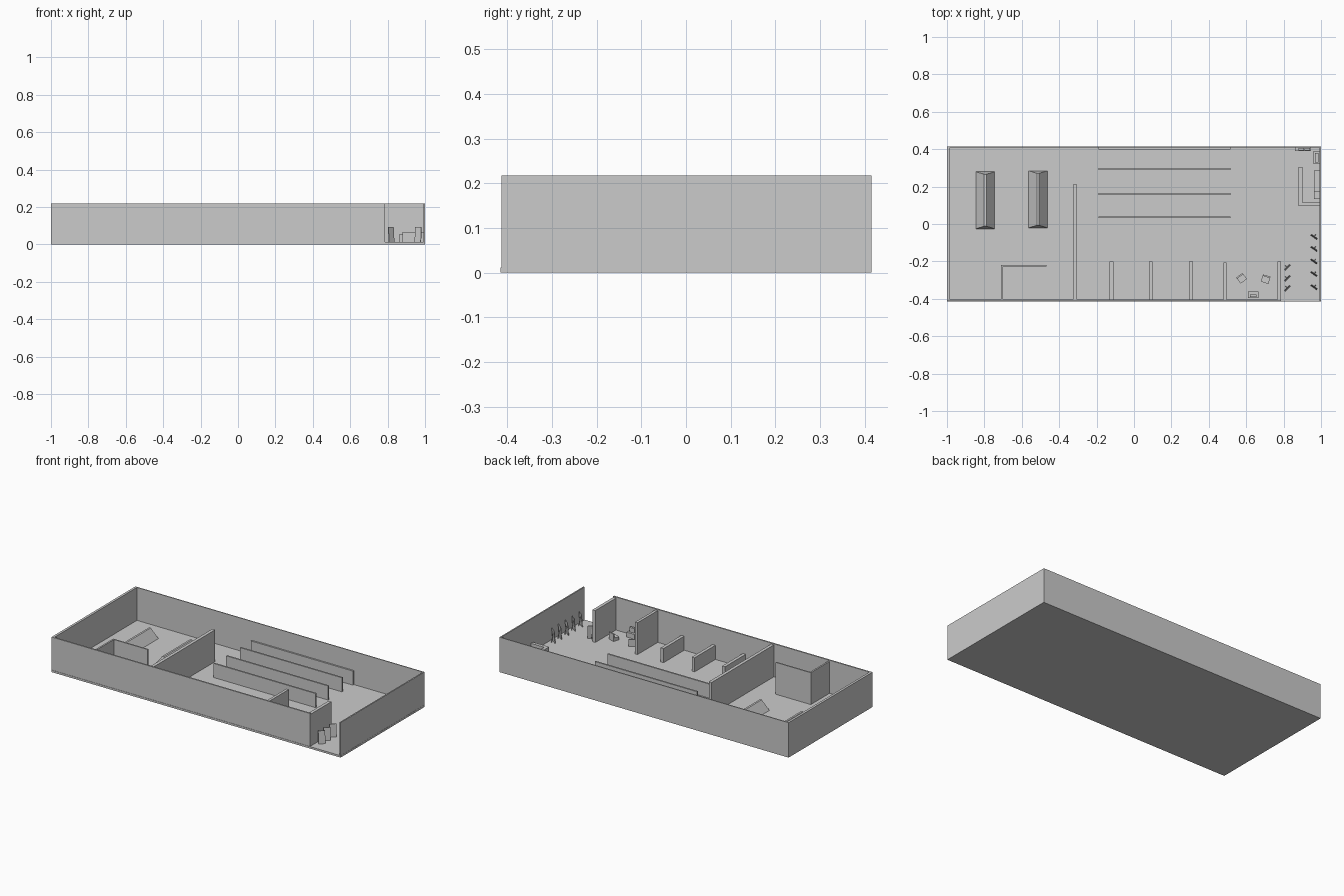
import bpy, bmesh
from math import radians
from mathutils import Matrix, Vector

if "Cube" in bpy.data.objects:
    bpy.data.objects.remove(bpy.data.objects["Cube"])

F = 0.012          # floor top
TOP = 0.218        # outer wall top
IN = 0.211         # inner wall top


def make(name, bm, loc=(0, 0, 0), rot=0):
    mesh = bpy.data.meshes.new(name)
    bmesh.ops.recalc_face_normals(bm, faces=bm.faces)
    bm.to_mesh(mesh)
    bm.free()
    ob = bpy.data.objects.new(name, mesh)
    ob.location = loc
    ob.rotation_euler.z = radians(rot)
    bpy.context.collection.objects.link(ob)
    return ob


def add_box(bm, x0, x1, y0, y1, z0, z1, tilt=0):
    m = Matrix.Translation(((x0 + x1) / 2, (y0 + y1) / 2, (z0 + z1) / 2))
    m = m @ Matrix.Rotation(radians(tilt), 4, 'X')
    m = m @ Matrix.Diagonal((x1 - x0, y1 - y0, z1 - z0, 1))
    bmesh.ops.create_cube(bm, size=1, matrix=m)


def box(name, x0, x1, y0, y1, z0, z1):
    bm = bmesh.new()
    add_box(bm, x0, x1, y0, y1, z0, z1)
    return make(name, bm)


# Building shell, open at the front right entrance
box("floor", -1, 1, -0.415, 0.415, 0, F)
box("left_wall", -1, -0.985, -0.413, 0.415, F, TOP)
box("right_wall", 0.991, 0.999, -0.413, 0.415, F, TOP)
box("back_wall", -0.985, 0.991, 0.409, 0.415, F, TOP)
box("front_wall", -0.985, 0.787, -0.413, -0.404, F, TOP)

# Full-height partitions
box("main_partition", -0.325, -0.305, -0.404, 0.21, F, IN)
box("lounge_partition", 0.478, 0.495, -0.404, -0.205, F, IN)
box("entrance_partition", 0.767, 0.787, -0.404, -0.2, F, IN)
box("small_room_side", -0.71, -0.70, -0.404, -0.218, F, IN)
box("small_room_front", -0.70, -0.467, -0.226, -0.218, F, IN)

# Low bay dividers along the front wall
for x in (-0.12, 0.09, 0.305):
    box("bay_divider", x - 0.01, x + 0.01, -0.404, -0.2, F, 0.1)

# Long shelves
for y in (0.036, 0.16, 0.295, 0.404):
    box("long_shelf", -0.19, 0.515, y - 0.005, y + 0.005, F, 0.1)

# Display stands with hipped tops
for x, y in ((-0.795, 0.127), (-0.513, 0.132)):
    bm = bmesh.new()
    bmesh.ops.create_cube(bm, size=1, matrix=Matrix.Translation((0, 0, 0.5))
                          @ Matrix.Diagonal((0.1, 0.305, 1, 1)))
    for v in bm.verts:
        if v.co.z > 0.5:
            v.co = Vector((v.co.x * 0.12, v.co.y * 0.91, 0.06))
        else:
            v.co.z = 0
    make("display_stand", bm, (x, y, F))

# Service counter and cabinets in the back right corner
box("counter_long_side", 0.88, 0.90, 0.095, 0.305, F, 0.067)
box("counter_short_side", 0.90, 0.991, 0.095, 0.115, F, 0.067)
for y0, y1, z in ((0.21, 0.285, 0.06), (0.17, 0.21, 0.067), (0.135, 0.17, 0.055)):
    box("cabinet", 0.963, 0.991, y0, y1, F, z)
box("side_table", 0.96, 0.991, 0.32, 0.39, F, 0.05)
box("side_table_box", 0.967, 0.986, 0.33, 0.38, 0.05, 0.06)
box("back_cabinet", 0.86, 0.945, 0.391, 0.409, F, 0.053)
for x in (0.88, 0.912):
    box("back_cabinet_box", x, x + 0.028, 0.394, 0.406, 0.053, 0.065)

# Lounge table with a screen
box("lounge_table", 0.61, 0.665, -0.396, -0.362, F, 0.042)
box("lounge_screen", 0.62, 0.655, -0.39, -0.376, 0.042, 0.07)

# Lounge chairs
for x, y, rot in ((0.575, -0.29, 37), (0.704, -0.295, -17)):
    bm = bmesh.new()
    add_box(bm, -0.021, 0.021, -0.02, 0.012, 0, 0.02)
    add_box(bm, -0.021, 0.021, 0.012, 0.02, 0, 0.045)
    make("lounge_chair", bm, (x, y, F), rot)


# Standing sign boards with a rear strut
def sign_board(x, y, rot):
    bm = bmesh.new()
    add_box(bm, -0.02, 0.02, -0.002, 0.002, 0, 0.08, -4)
    add_box(bm, -0.002, 0.002, 0.006, 0.009, 0, 0.06, 10)
    make("sign_board", bm, (x, y, F), rot)


for y in (-0.232, -0.29, -0.343):
    sign_board(0.819, y, 45)
for y in (-0.068, -0.132, -0.2, -0.267, -0.337):
    sign_board(0.963, y, -35)
